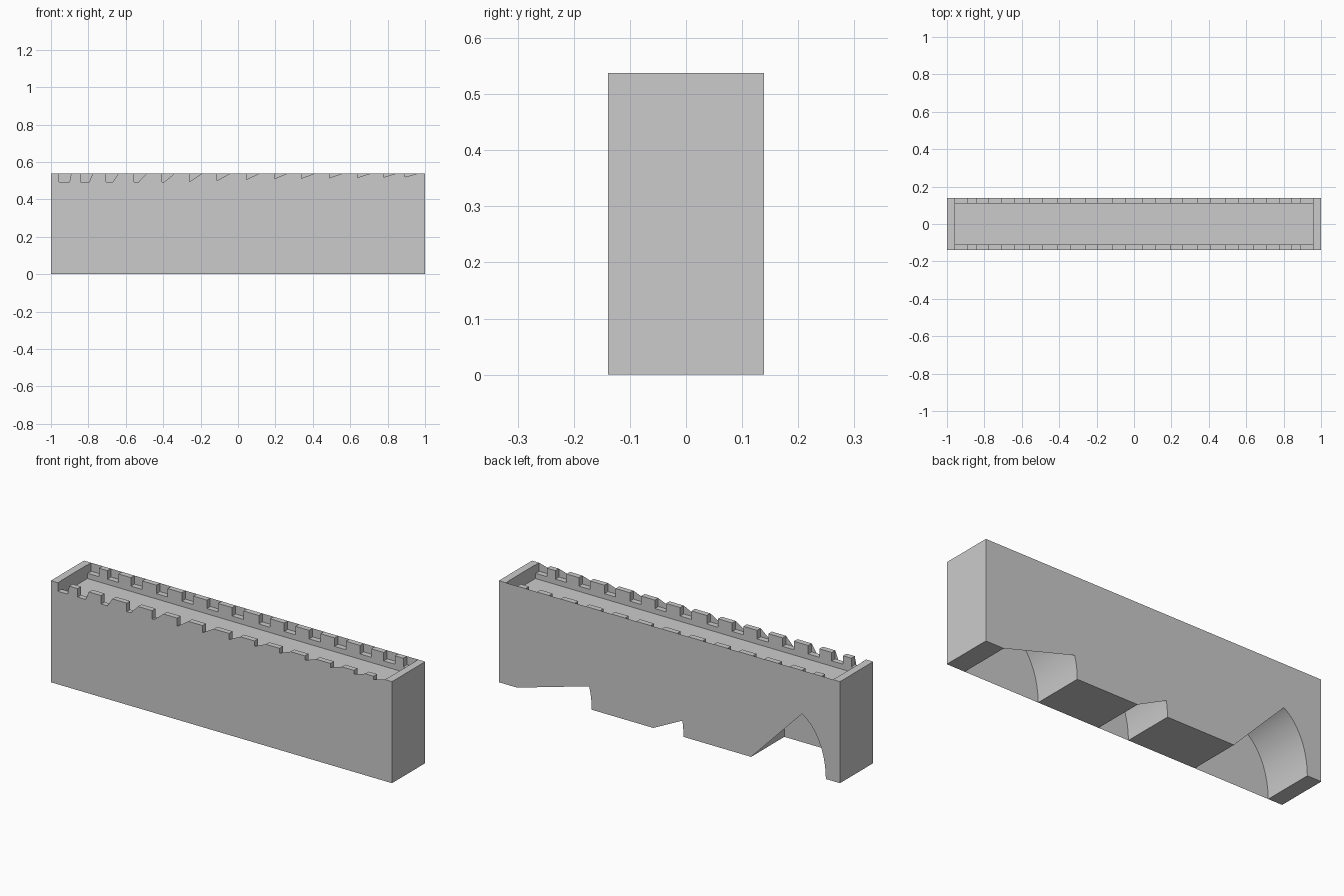
import bpy, bmesh
from math import pi, sin, cos

if "Cube" in bpy.data.objects:
    bpy.data.objects.remove(bpy.data.objects["Cube"])

H, Y = 0.538, 0.139            # overall height, half depth
IX, IY, FLOOR = 0.96, 0.11, 0.465   # recess half sizes and floor level
NOTCH_Z, NOTCH_W = 0.493, 0.066
ARCHES = [(-0.698, 0.219, 0.33), (0.006, 0.089, 0.22), (0.674, 0.219, 0.33)]
half = [0.925, 0.81, 0.672, 0.522, 0.373, 0.227, 0.078]
notches = sorted(half + [-x for x in half], reverse=True)

bm = bmesh.new()


def face(coords, flip=False):
    if flip:
        coords = coords[::-1]
    return bm.faces.new([bm.verts.new(c) for c in coords])


def strip(points, y0, y1, smooth=False):
    """Sweep an (x, z) polyline from y0 to y1."""
    a = [bm.verts.new((x, y0, z)) for x, z in points]
    b = [bm.verts.new((x, y1, z)) for x, z in points]
    for i in range(len(points) - 1):
        f = bm.faces.new((a[i], b[i], b[i + 1], a[i + 1]))
        f.smooth = smooth


def fan(points, y, flip=False):
    """Flat wall skin made as a triangle fan from the first point."""
    v = points[0]
    for p, q in zip(points[1:], points[2:]):
        area = (p[0] - v[0]) * (q[1] - v[1]) - (q[0] - v[0]) * (p[1] - v[1])
        if abs(area) > 1e-7:
            face([(v[0], y, v[1]), (p[0], y, p[1]), (q[0], y, q[1])], flip)


# underside with three arched passages
bottom = [(-1, 0)]
for cx, r, h in ARCHES:
    curve = [(cx - r * cos(pi * i / 24), h * sin(pi * i / 24)) for i in range(25)]
    strip([bottom[-1], curve[0]], -Y, Y)
    strip(curve, -Y, Y, smooth=True)
    bottom += curve
strip([bottom[-1], (1, 0)], -Y, Y)
bottom.append((1, 0))

# notched parapet line, right to left
rim = [(IX, H)]
for c in notches:
    r, l = c + NOTCH_W / 2, c - NOTCH_W / 2
    rim += [(r, H), (r, NOTCH_Z), (l, NOTCH_Z), (l, H)]
rim.append((-IX, H))

# front and back skins
outline = bottom + [(1, H)] + rim + [(-1, H)]
fan(outline, -Y)
fan(outline[-1:] + outline[:-1], Y, flip=True)

# end walls and their rims
strip([(1, 0), (1, H), (IX, H)], -Y, Y)
strip([(-IX, H), (-1, H), (-1, 0)], -Y, Y)
strip([(IX, H), (IX, FLOOR)], -IY, IY)
strip([(-IX, FLOOR), (-IX, H)], -IY, IY)

# parapet tops and inner walls
strip(rim, -Y, -IY)
strip(rim, IY, Y)
for p, q in zip(rim, rim[1:]):
    if p[0] - q[0] > 1e-6:
        for y in (-IY, IY):
            face([(p[0], y, FLOOR), (q[0], y, FLOOR),
                  (q[0], y, q[1]), (p[0], y, p[1])], flip=y > 0)

# walkway floor
strip([(IX, FLOOR), (-IX, FLOOR)], -IY, IY)

mesh = bpy.data.meshes.new("bridge_wall")
bm.to_mesh(mesh)
bm.free()
bpy.context.collection.objects.link(bpy.data.objects.new("bridge_wall", mesh))
